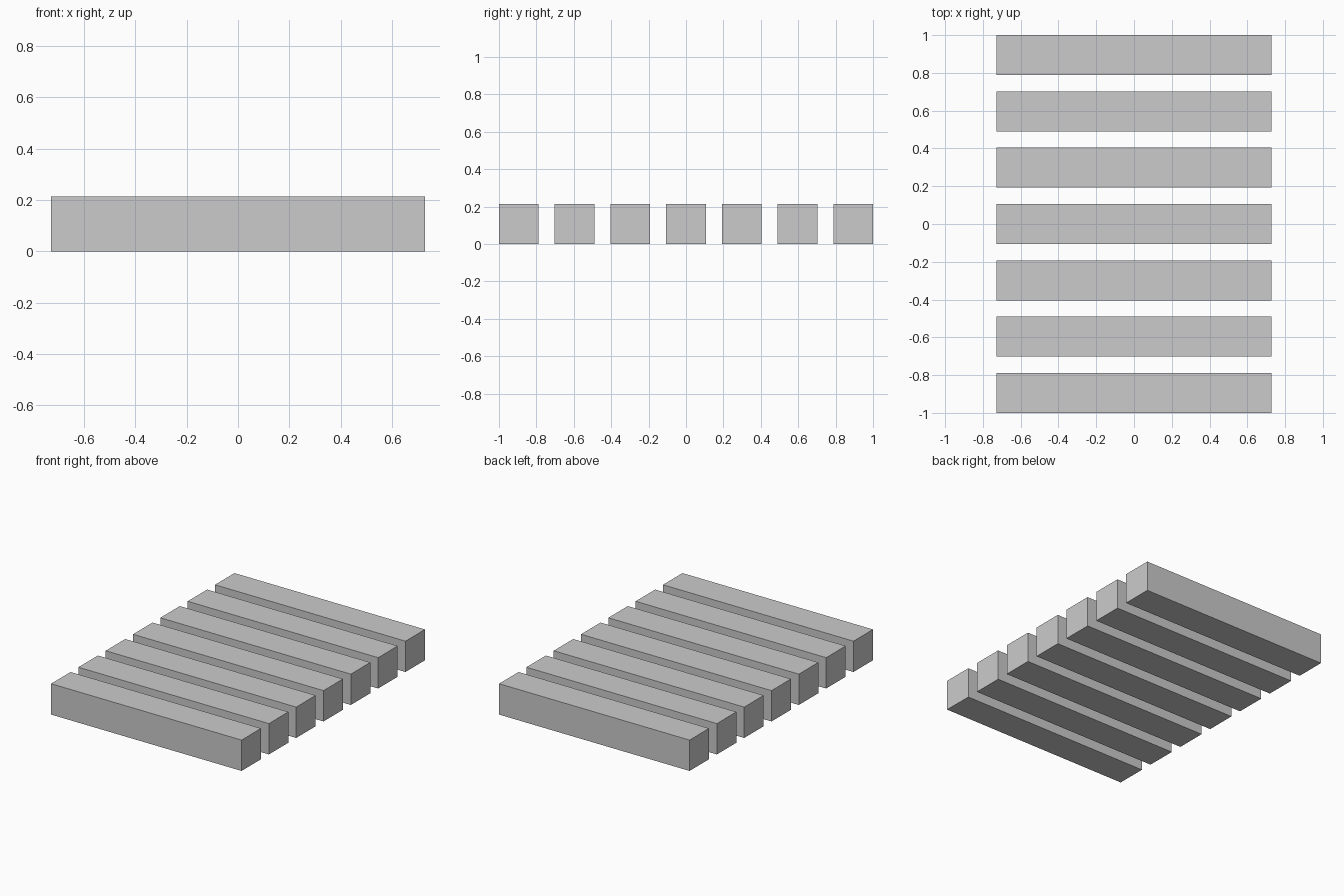
import bpy

if "Cube" in bpy.data.objects:
    bpy.data.objects.remove(bpy.data.objects["Cube"])

COUNT = 7
LENGTH, WIDTH, HEIGHT = 1.455, 0.212, 0.213
PITCH = (2.0 - WIDTH) / (COUNT - 1)

# Row of identical, evenly spaced rectangular bars
for i in range(COUNT):
    y = (i - (COUNT - 1) / 2) * PITCH
    bpy.ops.mesh.primitive_cube_add(size=1, location=(0, y, HEIGHT / 2))
    bar = bpy.context.object
    bar.name = f"bar_{i + 1}"
    bar.scale = (LENGTH, WIDTH, HEIGHT)
    bpy.ops.object.transform_apply(location=False, rotation=False, scale=True)
